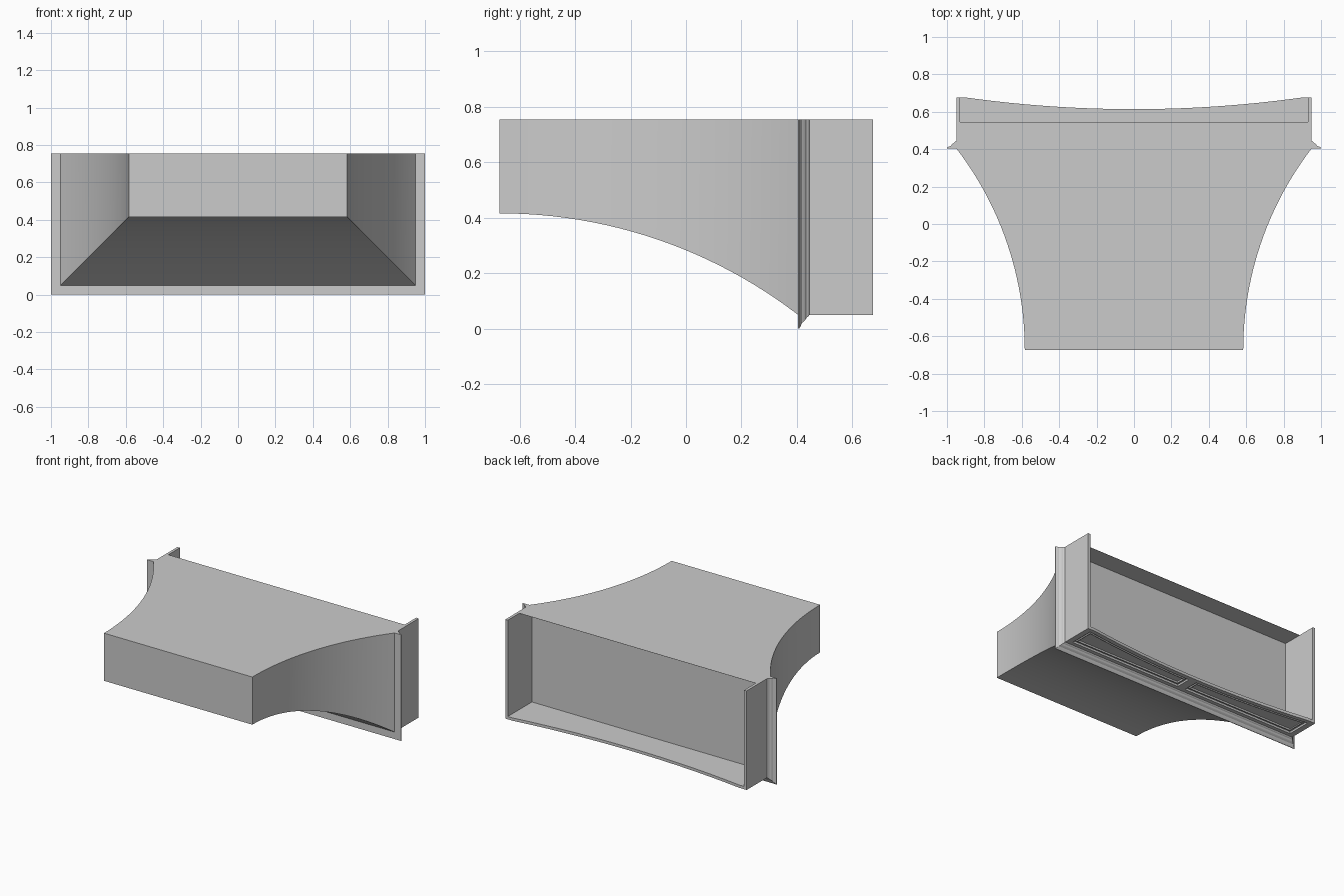
import bpy, bmesh, math

if "Cube" in bpy.data.objects:
    bpy.data.objects.remove(bpy.data.objects["Cube"])

TOP, W, BASE = 0.755, 0.95, 0.05       # top height, half width, underside height
T = 0.02                               # wall and shelf thickness
Y_FRONT, Y_FLANGE, Y_FRAME, Y_ROOF, Y_BACK = -0.673, 0.404, 0.445, 0.545, 0.675


def finish(name, bm, recalc=True):
    if recalc:
        bmesh.ops.recalc_face_normals(bm, faces=bm.faces[:])
    for f in bm.faces:
        f.smooth = True
    me = bpy.data.meshes.new(name)
    bm.to_mesh(me)
    bm.free()
    me.set_sharp_from_angle(angle=math.radians(15))
    ob = bpy.data.objects.new(name, me)
    bpy.context.collection.objects.link(ob)
    return ob


def loft(name, stations, hollow=False):
    """Rings of (y, half width, bottom z); hollow makes them U-shaped."""
    bm = bmesh.new()
    rings = []
    for y, w, b in stations:
        pts = [(-w, TOP), (-w, b), (w, b), (w, TOP)]
        if hollow:
            i = W - T
            pts += [(i, TOP), (i, BASE + T), (-i, BASE + T), (-i, TOP)]
        rings.append([bm.verts.new((x, y, z)) for x, z in pts])
    for a, b in zip(rings, rings[1:]):
        for i in range(len(a)):
            j = (i + 1) % len(a)
            bm.faces.new((a[i], a[j], b[j], b[i]))
    bm.faces.new(rings[0])
    bm.faces.new(rings[-1])
    return finish(name, bm)


def box(name, x0, x1, y0, y1, z0, z1):
    bm = bmesh.new()
    bmesh.ops.create_cube(bm, size=1)
    for v in bm.verts:
        v.co = ((x0 + x1) / 2 + v.co.x * (x1 - x0),
                (y0 + y1) / 2 + v.co.y * (y1 - y0),
                (z0 + z1) / 2 + v.co.z * (z1 - z0))
    return finish(name, bm)


# Flared body: the sides and underside follow one circular arc
FLARE, LENGTH, N = 0.366, Y_FLANGE - Y_FRONT, 24
R = (LENGTH ** 2 + FLARE ** 2) / (2 * FLARE)
body = []
for i in range(N + 1):
    a = math.asin(LENGTH / R) * i / N
    d = R * (1 - math.cos(a))
    body.append((Y_FRONT + R * math.sin(a), W - FLARE + d, BASE + FLARE - d))
loft("flared_body", body)

# Mitred edge moulding, swept around three sides
profile = ((0.05, 0), (0.05, 0.004), (0.042, 0.009), (0.029, 0.014), (0.025, 0.02),
           (0.019, 0.026), (0.01, 0.031), (0.006, 0.037), (0, Y_FRAME - Y_FLANGE))
loft("edge_moulding", [(Y_FLANGE + y, W + e, BASE - e) for e, y in profile], hollow=True)

# Thin roof over the recess, and the side walls
box("recess_roof", -(W - T), W - T, Y_FLANGE, Y_ROOF, TOP - 0.001, TOP)
FLOOR = BASE + T
for side, s in (("left", -1), ("right", 1)):
    x0, x1 = sorted((s * (W - T), s * W))
    box(side + "_wall", x0, x1, Y_FRAME, Y_BACK, FLOOR, TOP)

# Bottom shelf with a bowed back edge and two recessed panels underneath
BOW, HALF = 0.061, 0.89
RB = (HALF ** 2 + BOW ** 2) / (2 * BOW)


def back_edge(x):
    if abs(x) >= HALF:
        return Y_BACK
    return Y_BACK - BOW + RB - math.sqrt(RB * RB - x * x)


GAP, END = 0.03, 0.91
half = [GAP + (HALF - GAP) * i / 14 for i in range(15)] + [END, W]
xs = [-x for x in reversed(half)] + half
bm = bmesh.new()
grid = []
for x in xs:
    yb = back_edge(x)
    grid.append([bm.verts.new((x, y, BASE)) for y in (Y_FRAME, Y_FRAME + 0.028, yb - 0.03, yb)])
panels = {-1: [], 1: []}
for i, (a, b) in enumerate(zip(grid, grid[1:])):
    mid = (xs[i] + xs[i + 1]) / 2
    for j in range(3):
        f = bm.faces.new((a[j], a[j + 1], b[j + 1], b[j]))
        if j == 1 and GAP < abs(mid) < END:
            panels[1 if mid > 0 else -1].append(f)
ext = bmesh.ops.extrude_face_region(bm, geom=bm.faces[:], use_keep_orig=True)
for v in ext["geom"]:
    if isinstance(v, bmesh.types.BMVert):
        v.co.z = FLOOR
bmesh.ops.recalc_face_normals(bm, faces=bm.faces[:])
# Stepped panel: recess, flat border, raised rim, sunken field
for faces in panels.values():
    for width, level in ((0.003, 0.012), (0.012, 0.012), (0.003, 0.005),
                         (0.006, 0.005), (0.003, 0.015)):
        bmesh.ops.inset_region(bm, faces=faces, thickness=width, depth=0,
                               use_boundary=True, use_even_offset=True)
        for v in {v for f in faces for v in f.verts}:
            v.co.z = BASE + level
finish("panelled_shelf", bm, recalc=False)
